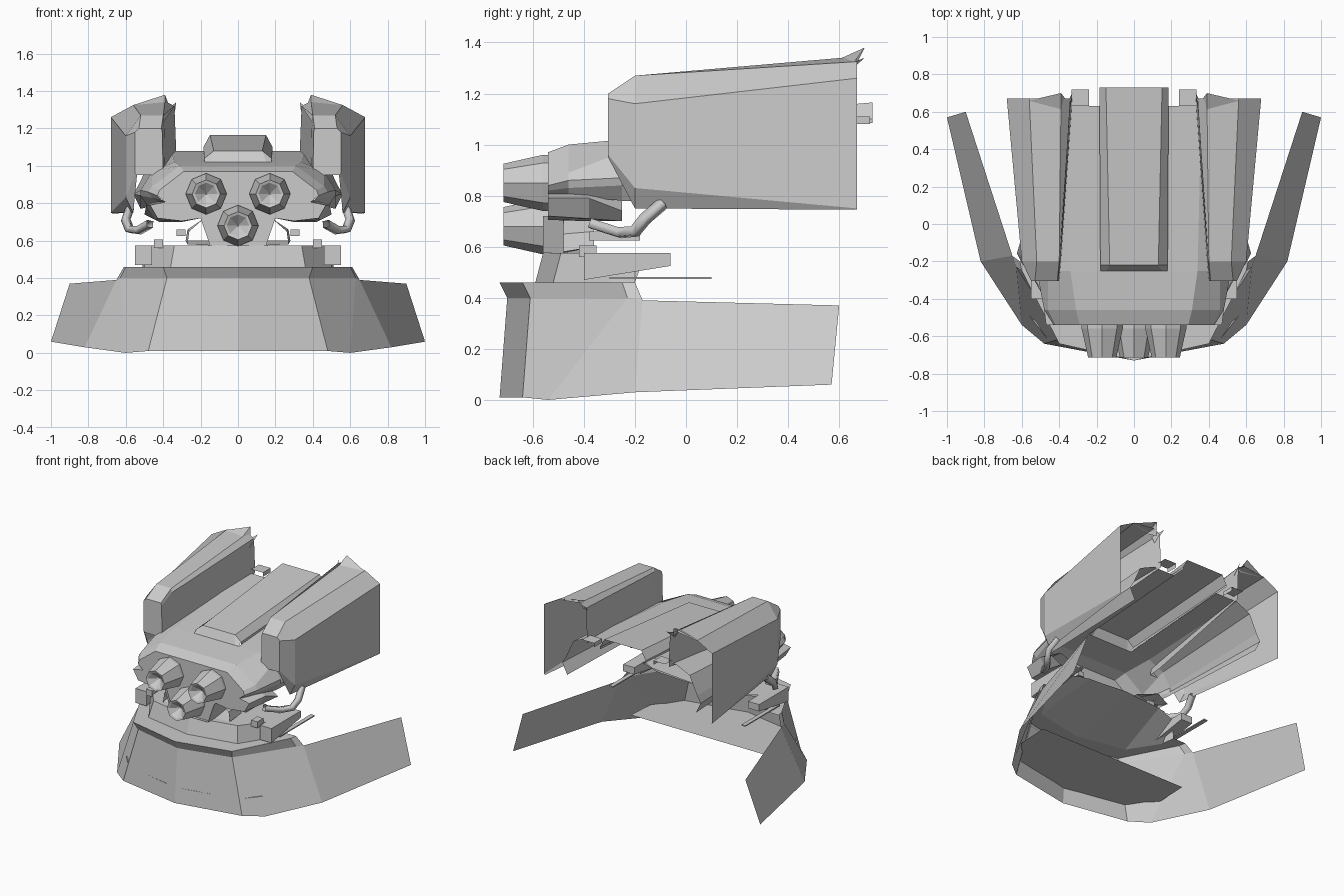
import bpy, bmesh, math

if "Cube" in bpy.data.objects:
    bpy.data.objects.remove(bpy.data.objects["Cube"])


def finish(name, bm, mirror):
    bmesh.ops.recalc_face_normals(bm, faces=bm.faces)
    me = bpy.data.meshes.new(name)
    bm.to_mesh(me)
    bm.free()
    ob = bpy.data.objects.new(name, me)
    bpy.context.collection.objects.link(ob)
    if mirror:
        mod = ob.modifiers.new("mirror", "MIRROR")
        mod.use_clip = True
    return ob


def loft(name, rows, mirror=True, wrap=False, cap_start=False, cap_end=False, skip=()):
    """Bridge rows of points into a sheet; skip lists (row, column) holes."""
    bm = bmesh.new()
    vs = [[bm.verts.new(p) for p in row] for row in rows]
    n = len(rows[0])
    for i in range(len(rows) - 1):
        for j in range(n if wrap else n - 1):
            if (i, j) not in skip:
                k = (j + 1) % n
                bm.faces.new((vs[i][j], vs[i][k], vs[i + 1][k], vs[i + 1][j]))
    if cap_start:
        bm.faces.new(vs[0])
    if cap_end:
        bm.faces.new(vs[-1])
    return finish(name, bm, mirror)


def polygon(name, *faces):
    bm = bmesh.new()
    for pts in faces:
        bm.faces.new([bm.verts.new(p) for p in pts])
    return finish(name, bm, True)


def section(y, pts):
    return [(x, y, z) for x, z in pts]


def box(name, x, y, z, taper=0.0):
    """Box from ranges; taper raises the underside of the rear end."""
    rows = []
    for yy, t in ((y[0], 0), (y[1], taper)):
        rows.append(section(yy, [(x[0], z[0] + t), (x[1], z[0] + t), (x[1], z[1]), (x[0], z[1])]))
    return loft(name, rows, True, True, True, True)


# Collar: flared skirt with swept-back wings
bottom = [(0, -.73, .01), (.48, -.64, .01), (.60, -.54, 0), (.82, -.2, .03), (1, .57, .06)]
top = [(0, -.70, .40), (.38, -.61, .40), (.63, -.23, .40), (.65, -.17, .39), (.90, .60, .37)]
loft("collar_skirt", [bottom, top])

# Floor inside the collar, with a straight rear edge
polygon("collar_floor", [(0, -.72, .12), (.45, -.63, .12), (.60, -.44, .12), (.60, -.22, .13), (0, -.22, .13)])

# Collar rim and the ledge running in to the neck
rim_low = [(0, -.70, .40), (.38, -.61, .40), (.63, -.23, .40), (.65, -.17, .39)]
rim_top = [(0, -.73, .46), (.40, -.64, .46), (.60, -.25, .46), (.61, -.20, .46)]
neck_low = [(0, -.59, .46), (.36, -.52, .46), (.50, -.30, .46), (.51, -.20, .46)]
loft("collar_rim", [rim_low, rim_top, neck_low])

# Neck ring with a closed top and a sloping underside
neck_top = [(0, -.56, .575), (.34, -.49, .575), (.49, -.30, .575), (.50, -.20, .575)]
rear_edge = [(.36, -.12, .575), (0, -.08, .575)]
loft("neck_ring", [neck_low, neck_top])
polygon("neck_top", neck_top + rear_edge)
loft("neck_underside", [neck_low, [(0, -.08, .57), (.30, -.10, .57), (.46, -.16, .57), (.50, -.20, .57)]])
box("neck_arm", (.46, .55), (-.40, -.06), (.47, .575), .055)
box("neck_stud", (.40, .45), (-.42, -.35), (.56, .605))
box("neck_blade", (.52, .55), (-.30, .10), (.474, .482))

# Head shell, open underneath and behind, with a slot below the crest
face = [(0, .97), (.18, .97), (.29, .97), (.42, .87), (.43, .84), (.41, .82), (.37, .79)]
brow = [(0, 1.0), (.18, 1.0), (.31, 1.0), (.46, .89), (.48, .86), (.46, .83), (.42, .80)]
mid = [(0, 1.02), (.18, 1.02), (.34, 1.02), (.46, .97), (.52, .87), (.52, .84), (.48, .78)]
rear = [(0, 1.08), (.18, 1.08), (.36, 1.08), (.47, 1.03), (.53, .90), (.56, .85), (.52, .77)]
loft("head_shell",
     [section(-.54, face), section(-.46, brow), section(-.25, mid), section(.63, rear)],
     skip={(2, 0)})

# Flat face plate behind the lenses, running down to the chin
polygon("face_plate", section(-.54, [(0, .97), (.29, .97), (.42, .87), (.43, .84), (.37, .79),
                                     (.20, .72), (.15, .575), (0, .575)]))

# Crest along the top of the head
loft("head_crest", [
    section(-.25, [(0, 1.02), (.15, 1.02), (.18, 1.02)]),
    section(-.22, [(0, 1.08), (.13, 1.08), (.18, 1.04)]),
    section(.73, [(0, 1.165), (.15, 1.165), (.185, 1.10)])])
loft("crest_skirt", [
    section(-.22, [(.18, 1.04), (.18, 1.02)]),
    section(.73, [(.185, 1.10), (.185, 1.085)])])
loft("rear_tab", [section(y, [(.24, 1.08), (.24, 1.11), (.335, 1.11)]) for y in (.63, .72)])

# Chin, cheeks and jaw plates
loft("chin", [section(y, [(0, .575), (.15, .575), (.20, .72)]) for y in (-.56, -.36)])
loft("cheek", [
    section(-.54, [(.20, .72), (.30, .705), (.43, .72), (.47, .79), (.37, .81)]),
    section(-.38, [(.22, .72), (.30, .70), (.44, .71), (.49, .79), (.40, .82)]),
    section(-.25, [(.24, .72), (.32, .70), (.42, .70), (.50, .74), (.42, .79)])],
    wrap=True, cap_start=True)
loft("jaw_plate", [
    section(-.48, [(.15, .575), (.27, .58), (.26, .65), (.18, .72)]),
    section(-.36, [(.15, .60), (.28, .60), (.27, .66), (.18, .72)])])
box("jaw_pin", (.28, .33), (-.38, -.18), (.625, .66))

# Three eight-sided lenses with sunken centres
for name, cx, cz in (("left_lens", -.17, .85), ("right_lens", .17, .85), ("lower_lens", 0, .68)):
    rings = [(-.54, .11), (-.56, .11), (-.715, .075), (-.71, .06), (-.66, .004)]
    loft(name, [[(cx + r * math.cos(a * math.pi / 4), y, cz + r * math.sin(a * math.pi / 4))
                 for a in range(8)] for y, r in rings], False, True, False, True)

# Side pods: hollow boxes open at the rear and below
loft("side_pod", [
    section(-.305, [(.54, .95), (.55, .96), (.55, 1.18), (.53, 1.2), (.41, 1.2), (.405, 1.18), (.40, .95)]),
    section(-.20, [(.56, .75), (.60, .83), (.60, 1.16), (.52, 1.27), (.40, 1.27), (.395, 1.24), (.39, .95)]),
    section(.67, [(.67, .745), (.68, .75), (.68, 1.26), (.56, 1.325), (.39, 1.345), (.34, 1.32), (.33, 1.07)])],
    cap_start=True)

# Pointed fins at the rear of each pod
polygon("pod_fin",
        [(.56, .66, 1.325), (.39, .70, 1.38), (.39, .60, 1.335)],
        [(.39, .60, 1.335), (.39, .70, 1.38), (.36, .66, 1.30)],
        [(.37, .62, 1.31), (.33, .70, 1.34), (.34, .62, 1.27)])

# Angular hoses curving from the cheeks up into the pods
for side, name in ((1, "right_hose"), (-1, "left_hose")):
    cu = bpy.data.curves.new(name, "CURVE")
    cu.dimensions = "3D"
    cu.bevel_depth = .026
    cu.bevel_resolution = 0
    sp = cu.splines.new("POLY")
    path = [(.58, -.09, .77), (.60, -.16, .71), (.58, -.20, .66), (.53, -.26, .655), (.47, -.37, .69)]
    sp.points.add(len(path) - 1)
    for p, (x, y, z) in zip(sp.points, path):
        p.co = (side * x, y, z, 1)
    ob = bpy.data.objects.new(name, cu)
    bpy.context.collection.objects.link(ob)
